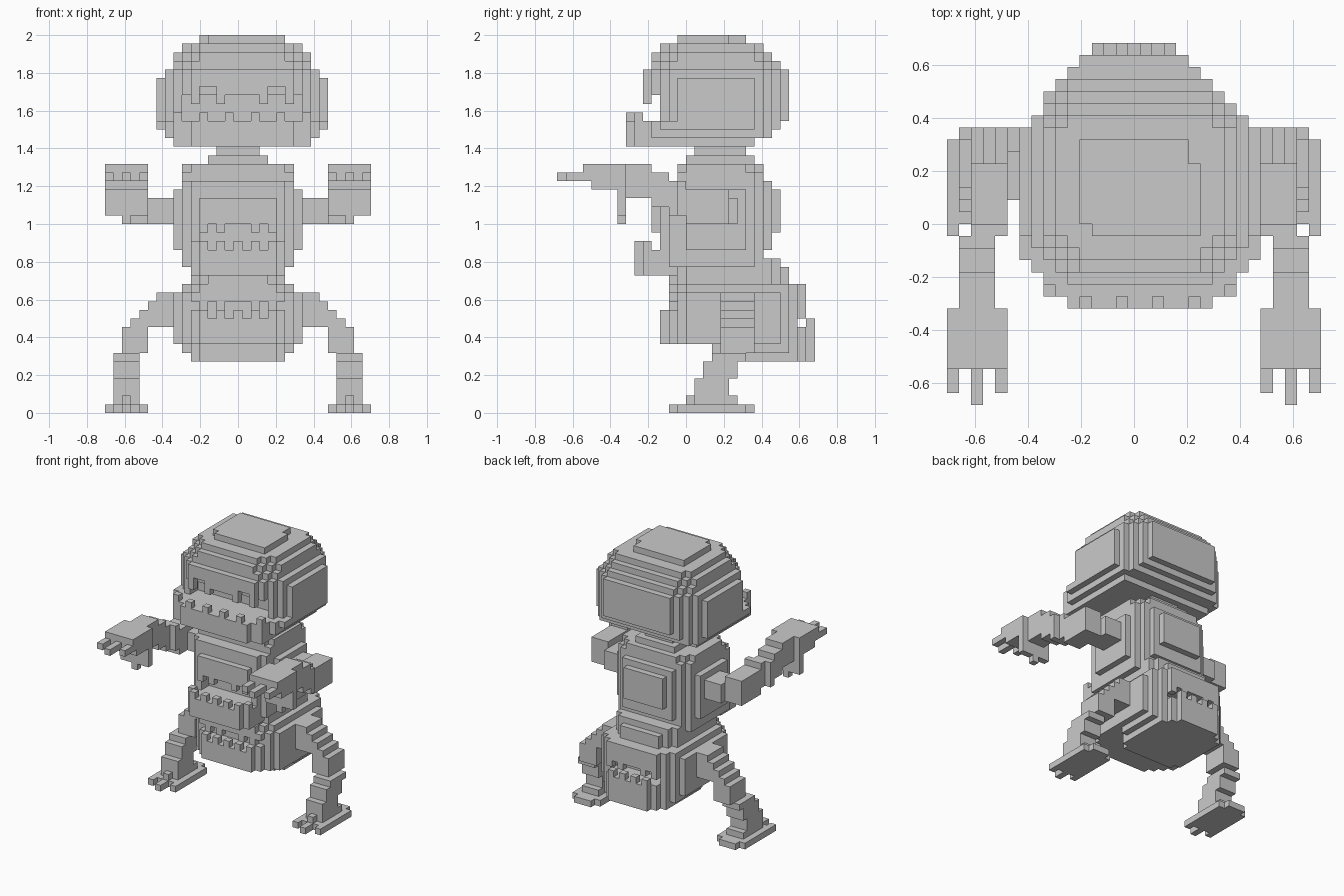
import bpy, bmesh

if "Cube" in bpy.data.objects:
    bpy.data.objects.remove(bpy.data.objects["Cube"])

U = 1 / 22                     # size of one block
OX, OY = 15.5, 15.0            # block coordinates of the world origin

grey = bpy.data.materials.new("stone grey")
grey.diffuse_color = (0.59, 0.59, 0.59, 1)
grey.use_nodes = True
grey.node_tree.nodes["Principled BSDF"].inputs["Base Color"].default_value = grey.diffuse_color


def cells(*b):
    """All block cells in the box x0,x1, y0,y1, z0,z1."""
    return {(x, y, z) for x in range(b[0], b[1]) for y in range(b[2], b[3]) for z in range(b[4], b[5])}


def union(*boxes):
    s = set()
    for b in boxes:
        s |= cells(*b)
    return s


def rounded(box, xf=(), xb=(), xt=(), xd=(), ft=(), fd=(), bt=(), bd=(), corner=0):
    """Box with stepped edges: a cell n deep on the first side must be table[n] deep on the
    second one (x = both sides, f = front, b = back, t = top, d = underside).
    corner trims the eight corners, less so at the underside."""
    x0, x1, y0, y1, z0, z1 = box

    def inside(c):
        x, y, z = c
        dx, f, b = min(x - x0, x1 - 1 - x), y - y0, y1 - 1 - y
        t, d = z1 - 1 - z, z - z0
        if dx + min(f, b) + min(t, d + 3) < corner:
            return False
        return all(p >= len(tab) or q >= tab[p] for p, q, tab in (
            (dx, f, xf), (dx, b, xb), (dx, t, xt), (dx, d, xd),
            (f, t, ft), (f, d, fd), (b, t, bt), (b, d, bd)))
    return {c for c in cells(*box) if inside(c)}


def mirror(s):
    return {(30 - x, y, z) for x, y, z in s}


def teeth(xs, y0, y1, z0, z1):
    return union(*[(x, x + 1, y0, y1, z0, z1) for x in xs])


SIDES = {
    (-1, 0, 0): ((0, 0, 0), (0, 0, 1), (0, 1, 1), (0, 1, 0)),
    (1, 0, 0): ((1, 0, 0), (1, 1, 0), (1, 1, 1), (1, 0, 1)),
    (0, -1, 0): ((0, 0, 0), (1, 0, 0), (1, 0, 1), (0, 0, 1)),
    (0, 1, 0): ((0, 1, 0), (0, 1, 1), (1, 1, 1), (1, 1, 0)),
    (0, 0, -1): ((0, 0, 0), (0, 1, 0), (1, 1, 0), (1, 0, 0)),
    (0, 0, 1): ((0, 0, 1), (1, 0, 1), (1, 1, 1), (0, 1, 1)),
}


def build(name, s):
    """Skin a set of cells with only its outer faces."""
    bm, verts = bmesh.new(), {}
    for c in sorted(s):
        for d, quad in SIDES.items():
            if tuple(a + b for a, b in zip(c, d)) in s:
                continue
            f = []
            for q in quad:
                p = tuple(a + b for a, b in zip(c, q))
                if p not in verts:
                    verts[p] = bm.verts.new(((p[0] - OX) * U, (p[1] - OY) * U, p[2] * U))
                f.append(verts[p])
            bm.faces.new(f)
    me = bpy.data.meshes.new(name)
    bm.to_mesh(me)
    bm.free()
    me.materials.append(grey)
    bpy.context.collection.objects.link(bpy.data.objects.new(name, me))


# Head: rounded block with a wide open mouth
head = rounded((6, 26, 10, 27, 31, 44), xf=(4, 3, 2, 1), xb=(4, 3, 2, 1), xt=(5, 4, 2, 1, 1),
               xd=(2, 1), ft=(4, 2, 1, 1), bt=(4, 3, 2, 1, 1), bd=(3, 2, 1, 1), corner=8)
head -= cells(0, 31, 0, 12, 34, 37) | cells(9, 23, 0, 14, 34, 37) | cells(0, 31, 0, 11, 34, 38)
head -= cells(11, 12, 14, 15, 43, 44) | cells(20, 21, 20, 22, 43, 44)
head |= rounded((6, 26, 8, 16, 31, 34), xf=(4, 3, 1, 1), xd=(2, 1))
head |= teeth((10, 13, 18, 21), 10, 11, 36, 38) | teeth(range(14, 18), 10, 11, 37, 38)
head |= teeth((11, 14, 17, 20), 8, 9, 34, 35) | teeth((8, 23), 9, 10, 34, 35)
build("head", head)

# Neck
build("neck", cells(13, 18, 16, 22, 29, 31))

# Torso: chest with a mouth on the belly and a raised back panel
torso = rounded((8, 23, 11, 26, 17, 30), xf=(4, 2, 1), xb=(4, 3, 2, 1), xt=(4, 1, 1, 1),
                xd=(2,), ft=(5, 3, 3, 1), bt=(4, 3, 1), bd=(4, 2, 1), corner=6)
torso |= rounded((10, 21, 13, 23, 13, 18), xf=(2, 1), xb=(2, 1))             # waist
torso -= cells(11, 20, 0, 14, 19, 22) | cells(0, 31, 0, 12, 19, 21)
torso |= union((10, 21, 10, 14, 16, 19), (11, 20, 9, 11, 16, 19))            # lower lip
torso |= teeth((11, 13, 17, 19), 11, 12, 21, 22) | teeth((11, 13, 15, 17, 19), 9, 10, 19, 20)
torso |= teeth((10, 20), 10, 11, 19, 20)
build("torso", torso)

# Hips: mouths on the front and on the back
hips = rounded((8, 23, 12, 30, 8, 15), xf=(3, 2, 1), xb=(4, 3, 2, 1), xt=(1,), corner=4)
hips -= cells(0, 31, 29, 31, 10, 15) | cells(0, 31, 28, 31, 10, 11) | cells(11, 20, 26, 31, 10, 12)
hips -= cells(0, 31, 12, 13, 12, 15) | cells(0, 31, 13, 14, 12, 13) | cells(11, 20, 0, 15, 11, 13)
hips |= rounded((9, 22, 18, 30, 7, 9), xf=(2, 1), xb=(3, 2, 1))              # underside
hips |= rounded((10, 21, 18, 30, 6, 9), xf=(1,), xb=(2, 1))
hips |= rounded((10, 21, 13, 27, 15, 18), xf=(2, 1), xb=(2, 1), bt=(1,), ft=(1,))
hips |= teeth((11, 13, 17, 19), 13, 14, 12, 13) | teeth((11, 13, 15, 17, 19), 12, 13, 11, 12)
hips |= teeth((11, 13, 17, 19), 28, 29, 11, 12) | teeth((12, 14, 16, 18), 29, 30, 9, 11)
build("hips", hips)

# Arms: reaching forward, with a three-fingered hand
arm = union((5, 10, 17, 21, 22, 25), (2, 5, 15, 20, 22, 26), (2, 5, 14, 15, 23, 27),
            (1, 4, 13, 14, 23, 27), (1, 4, 11, 13, 24, 28), (1, 4, 8, 11, 25, 29),
            (0, 5, 3, 8, 27, 29), (0, 5, 4, 8, 26, 28), (0, 5, 7, 8, 23, 26), (2, 3, 7, 8, 22, 23),
            (0, 1, 1, 3, 27, 28), (2, 3, 0, 3, 27, 28), (4, 5, 1, 3, 27, 28))
build("left_arm", arm)
build("right_arm", mirror(arm))

# Legs: bowed, stepping down to a three-toed foot
leg = union((6, 9, 19, 23, 10, 14), (5, 6, 19, 23, 10, 13), (4, 5, 19, 23, 9, 12),
            (3, 4, 19, 23, 8, 11), (2, 5, 19, 23, 7, 10), (1, 4, 18, 22, 6, 7),
            (1, 4, 17, 21, 4, 6), (1, 4, 16, 20, 2, 4), (1, 4, 16, 21, 1, 2), (2, 3, 15, 16, 1, 2),
            (0, 5, 15, 22, 0, 1), (1, 4, 22, 23, 0, 1),
            (0, 1, 14, 15, 0, 1), (2, 3, 13, 15, 0, 1), (4, 5, 14, 15, 0, 1))
build("left_leg", leg)
build("right_leg", mirror(leg))
